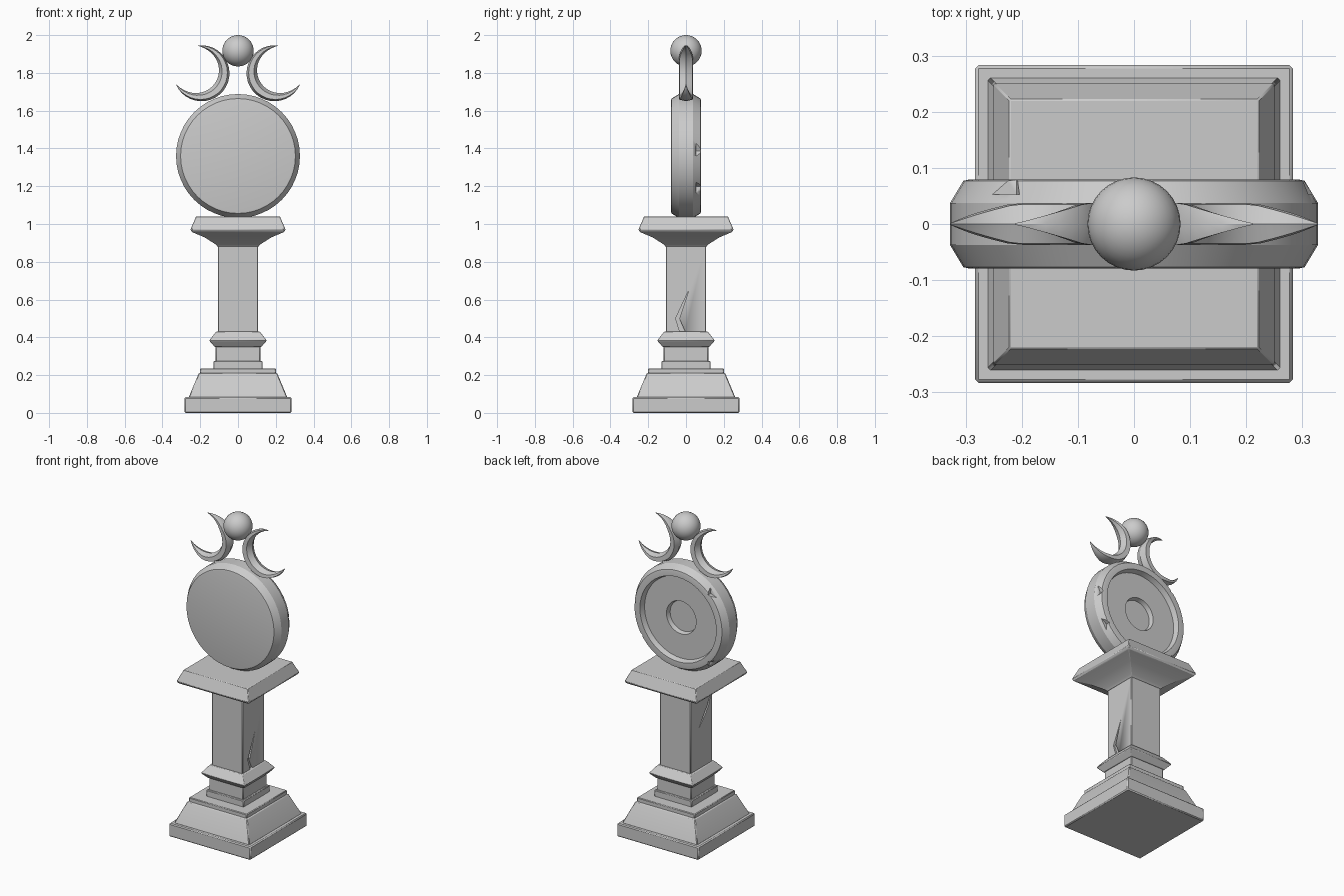
import bpy, bmesh, math
from mathutils import Vector

if "Cube" in bpy.data.objects:
    bpy.data.objects.remove(bpy.data.objects["Cube"])


def loft(name, rings, closed=False, angle=30):
    """Skin a list of equal-length point rings; cap the ends."""
    bm = bmesh.new()
    loops = [[bm.verts.new(p) for p in ring] for ring in rings]
    n = len(loops[0])
    for a, b in zip(loops, loops[1:]):
        for i in range(n):
            j = (i + 1) % n
            bm.faces.new((a[i], a[j], b[j], b[i]))
    bm.faces.new(loops[0][::-1])
    bm.faces.new(loops[-1])
    bmesh.ops.recalc_face_normals(bm, faces=bm.faces)
    mesh = bpy.data.meshes.new(name)
    bm.to_mesh(mesh)
    bm.free()
    ob = bpy.data.objects.new(name, mesh)
    bpy.context.collection.objects.link(ob)
    smooth(ob, angle)
    return ob


def smooth(ob, angle=30):
    bpy.ops.object.select_all(action='DESELECT')
    ob.select_set(True)
    bpy.context.view_layer.objects.active = ob
    bpy.ops.object.shade_smooth_by_angle(angle=math.radians(angle))


def square_stack(name, profile, bevel=0.004):
    """Square section following (half width, z) pairs."""
    ob = loft(name, [[(sx * h, sy * h, z) for sx, sy in
                      ((-1, -1), (1, -1), (1, 1), (-1, 1))] for h, z in profile], angle=20)
    if bevel:
        m = ob.modifiers.new("edge", 'BEVEL')
        m.width, m.segments, m.limit_method = bevel, 1, 'ANGLE'
    return ob


def lathe_y(name, profile, z, n=48):
    """Revolve (radius, y) pairs around a y-parallel axis at height z."""
    return loft(name, [[(r * math.cos(2 * math.pi * i / n), y,
                         z + r * math.sin(2 * math.pi * i / n)) for i in range(n)]
                       for r, y in profile])


def cut(target, cutter):
    m = target.modifiers.new("chip", 'BOOLEAN')
    m.operation, m.object, m.solver = 'DIFFERENCE', cutter, 'EXACT'
    cutter.hide_render = True
    cutter.hide_set(True)


# Stepped pedestal
square_stack("plinth", [(0.283, 0), (0.283, 0.083)], 0.006)
square_stack("sloped_base", [(0.262, 0.08), (0.21, 0.205), (0.205, 0.211)])
square_stack("base_slab", [(0.201, 0.205), (0.201, 0.236)])
square_stack("lower_step", [(0.13, 0.23), (0.13, 0.275)])
square_stack("neck", [(0.118, 0.27), (0.118, 0.355)])
square_stack("collar", [(0.124, 0.35), (0.15, 0.38), (0.15, 0.386), (0.116, 0.43)], 0.002)
shaft = square_stack("shaft", [(0.107, 0.425), (0.107, 0.89)])

# Flared capital
square_stack("capital", [(0.108, 0.88), (0.12, 0.893), (0.178, 0.93), (0.243, 0.957),
                         (0.252, 0.97), (0.222, 1.04)], 0.003)

# Cracks in the shaft sides
crack_a = [(-0.055, 0.5), (-0.03, 0.42), (0.0, 0.42), (-0.035, 0.5), (0.015, 0.65)]
crack_b = [(-0.095, 0.87), (-0.06, 0.8), (0.03, 0.68), (-0.04, 0.75), (-0.075, 0.8)]
for side, pts in ((1, crack_a), (-1, crack_b)):
    cut(shaft, loft("crack_cutter", [[(side * x, y, z) for y, z in pts] for x in (0.095, 0.13)]))

# Round disc, flat front, recessed back with a central socket
DZ = 1.36
disc = lathe_y("disc", [(0.295, -0.079), (0.304, -0.077), (0.328, -0.037), (0.328, 0.037),
                        (0.304, 0.077), (0.295, 0.079), (0.265, 0.079), (0.255, 0.047),
                        (0.103, 0.047), (0.096, 0.02)], DZ)

# Small chips on the back rim
for deg in (-33, 5, 135, 225):
    a = math.radians(deg)
    c = Vector((0.318 * math.cos(a), 0.078, DZ + 0.318 * math.sin(a)))
    t = Vector((-math.sin(a), 0, math.cos(a)))
    u = Vector((math.cos(a), 0, math.sin(a)))
    v = Vector((0, 1, 0))
    ring = [c + t * 0.045, c + u * 0.022, c - t * 0.03, c - u * 0.022]
    cut(disc, loft("chip_cutter", [[p - v * 0.025 for p in ring], [p + v * 0.03 for p in ring]]))

# Crescents, faceted section tapering to pointed tips
def crescent(name, side):
    cx, cz, r, n = 0.193, 1.798, 0.148, 24
    rings = []
    for i in range(n + 1):
        t = i / n
        a = math.radians(97 - 253 * t)          # left-hand crescent, thickest at lower right
        s = max(math.sin(math.pi * t), 0.01)
        depth = 0.06 * s ** 0.8
        w = 0.037 * min(1, 0.02 + s * 1.5)
        sec = [(0, 0), (0.2, w), (0.7, w * 0.95), (1, 0), (0.7, -w * 0.95), (0.2, -w)]
        rings.append([(side * (cx - (r - d * depth) * math.cos(a)), y,
                       cz + (r - d * depth) * math.sin(a)) for d, y in sec])
    return loft(name, rings)


crescent("left_crescent", -1)
crescent("right_crescent", 1)

# Ball on top
bpy.ops.mesh.primitive_uv_sphere_add(segments=32, ring_count=16, radius=0.083,
                                     location=(0, 0, 1.917))
ball = bpy.context.object
ball.name = "top_ball"
smooth(ball, 60)
